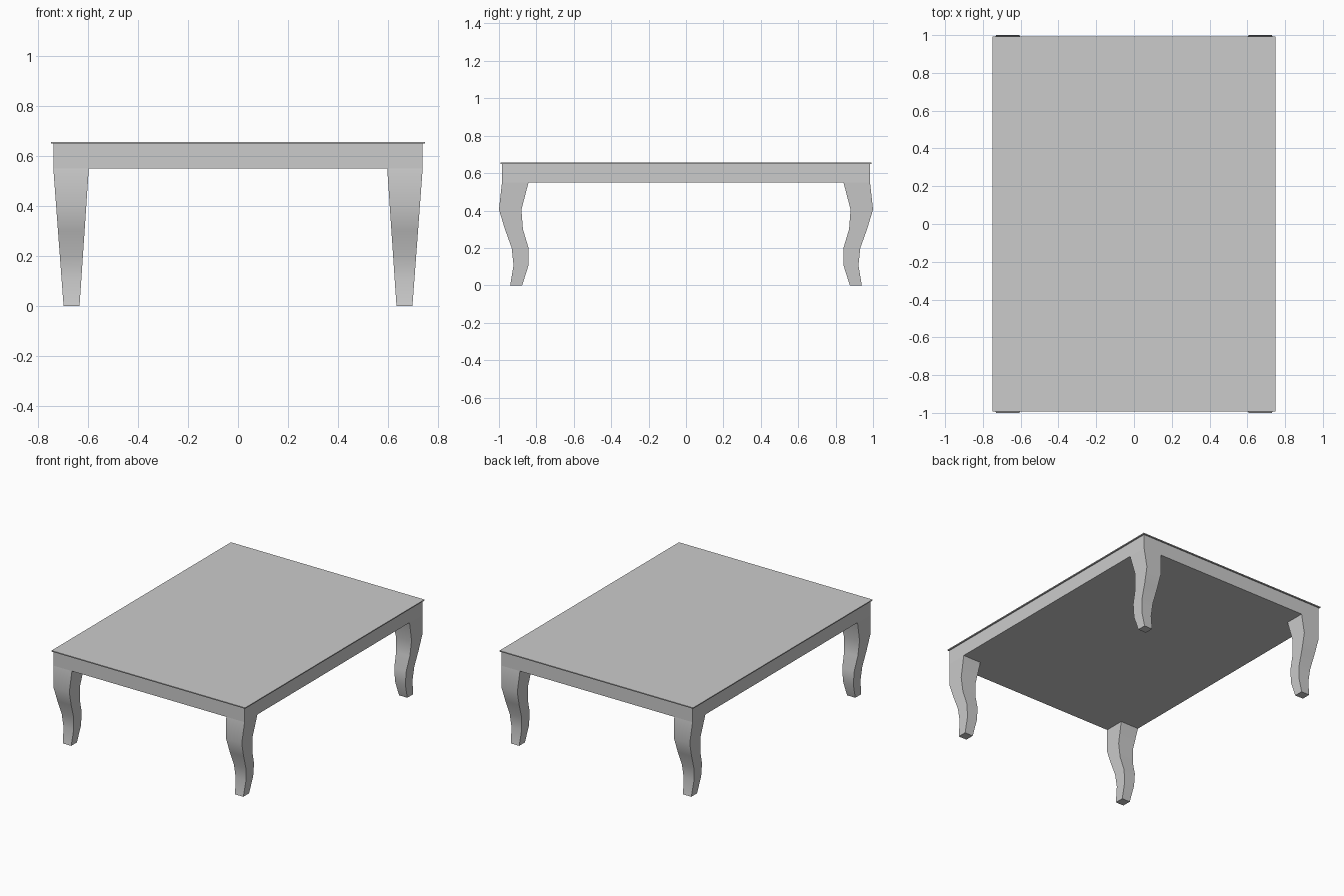
import bpy, bmesh
from math import radians

if "Cube" in bpy.data.objects:
    bpy.data.objects.remove(bpy.data.objects["Cube"])


def box(name, sx, sy, z0, z1):
    bpy.ops.mesh.primitive_cube_add(size=1, location=(0, 0, (z0 + z1) / 2))
    ob = bpy.context.object
    ob.name = name
    ob.scale = (sx, sy, z1 - z0)
    bpy.ops.object.transform_apply(location=True, rotation=False, scale=True)
    return ob


# Thin overhanging top and the solid frame beneath it
box("table_top", 1.5, 1.986, 0.65, 0.657)
box("apron", 1.48, 1.968, 0.55, 0.65)

# Curved leg profile: height, inner y, outer y
PROFILE = [(0, .876, .94), (.107, .842, .922), (.2, .842, .932),
           (.3, .872, .968), (.405, .88, 1.0), (.55, .842, .984)]

# One leg, straight taper across x
bm = bmesh.new()
rings = []
for z, y_in, y_out in PROFILE:
    t = z / 0.55
    x_in, x_out = 0.635 - 0.037 * t, 0.699 + 0.041 * t
    rings.append([bm.verts.new((x, y, z)) for x, y in
                  ((x_in, y_in), (x_out, y_in), (x_out, y_out), (x_in, y_out))])
for a, b in zip(rings, rings[1:]):
    for i in range(4):
        j = (i + 1) % 4
        bm.faces.new((a[i], a[j], b[j], b[i]))
bm.faces.new(rings[0])
bm.faces.new(rings[-1])
bmesh.ops.recalc_face_normals(bm, faces=bm.faces)
mesh = bpy.data.meshes.new("legs")
bm.to_mesh(mesh)
bm.free()
legs = bpy.data.objects.new("legs", mesh)
bpy.context.collection.objects.link(legs)

# Smooth down the curve, crisp at the corners
bpy.ops.object.select_all(action='DESELECT')
legs.select_set(True)
bpy.context.view_layer.objects.active = legs
bpy.ops.object.shade_smooth_by_angle(angle=radians(40))

# Mirror to all four corners
mirror = legs.modifiers.new("corners", 'MIRROR')
mirror.use_axis = (True, True, False)
mirror.use_mirror_merge = False
